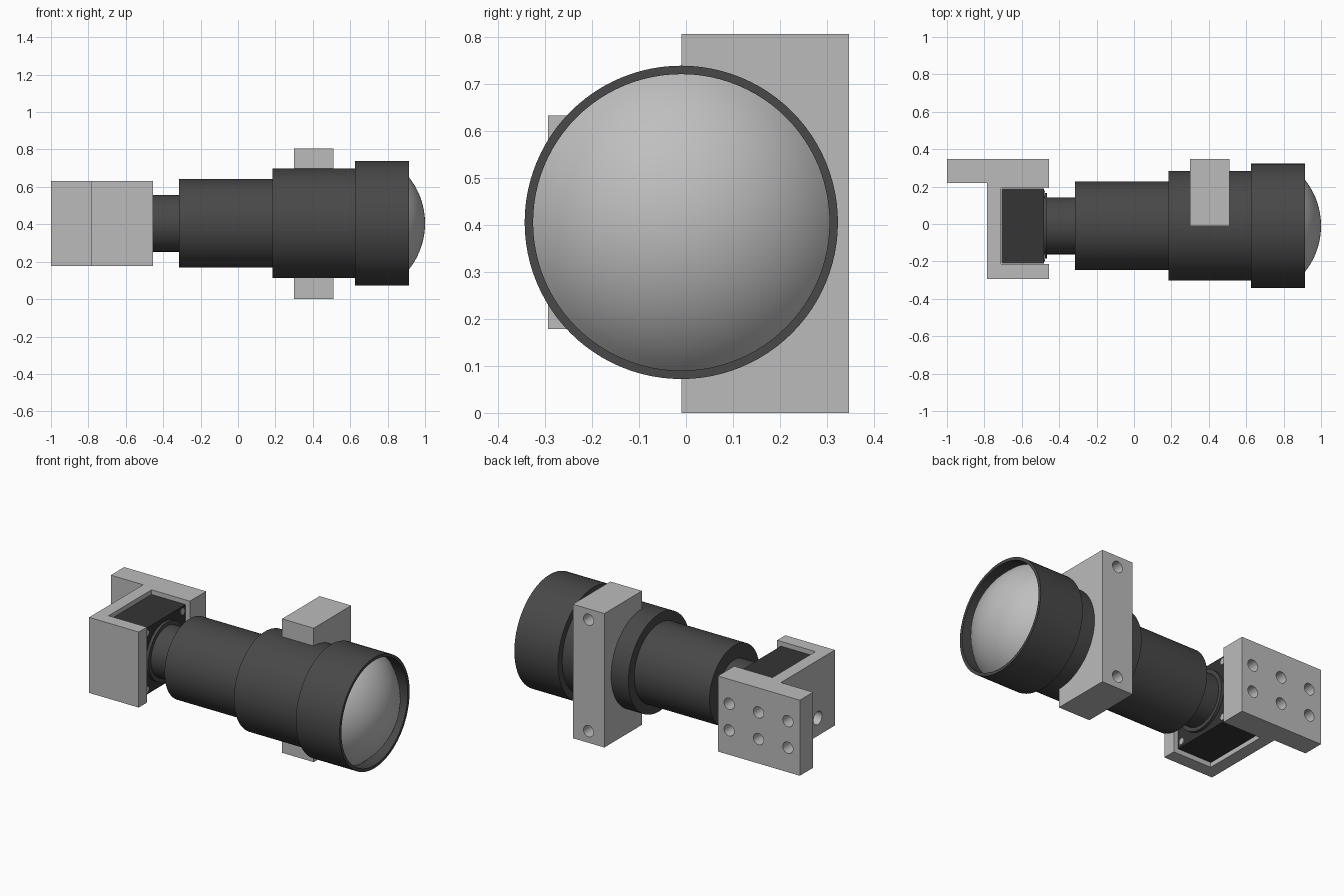
import bpy, bmesh, math
from mathutils import Matrix, Vector

cube = bpy.data.objects.get("Cube")
if cube:
    bpy.data.objects.remove(cube, do_unlink=True)

AY, AZ = -0.01, 0.405          # optical axis, running along x


def material(name, v, rough=0.5):
    m = bpy.data.materials.new(name)
    m.use_nodes = True
    m.diffuse_color = (v, v, v, 1)
    bsdf = m.node_tree.nodes["Principled BSDF"]
    bsdf.inputs["Base Color"].default_value = (v, v, v, 1)
    bsdf.inputs["Roughness"].default_value = rough
    return m


METAL = material("light grey metal", 0.5)
BLACK = material("dark grey barrel", 0.065)
CASE = material("black camera case", 0.035)
GLASS = material("pale grey glass", 0.52)


def make(name, bm, mat):
    bmesh.ops.recalc_face_normals(bm, faces=bm.faces)
    me = bpy.data.meshes.new(name)
    bm.to_mesh(me)
    bm.free()
    me.materials.append(mat)
    ob = bpy.data.objects.new(name, me)
    bpy.context.collection.objects.link(ob)
    return ob


def select(ob):
    bpy.ops.object.select_all(action='DESELECT')
    ob.select_set(True)
    bpy.context.view_layer.objects.active = ob


def smooth(ob):
    select(ob)
    bpy.ops.object.shade_smooth_by_angle(angle=math.radians(30))


def lathe(name, profile, mat, steps=96):
    """Spin (x, radius) points around the optical axis."""
    bm = bmesh.new()
    vs = [bm.verts.new((x, AY, AZ + r)) for x, r in profile]
    es = [bm.edges.new(p) for p in zip(vs, vs[1:])]
    bmesh.ops.spin(bm, geom=vs + es, cent=(0, AY, AZ), axis=(1, 0, 0),
                   angle=2 * math.pi, steps=steps)
    bmesh.ops.remove_doubles(bm, verts=bm.verts, dist=1e-4)
    ob = make(name, bm, mat)
    smooth(ob)
    return ob


def extrude_z(name, outline, z0, z1, mat):
    """Extrude an (x, y) outline upwards."""
    bm = bmesh.new()
    f = bm.faces.new([bm.verts.new((x, y, z0)) for x, y in outline])
    r = bmesh.ops.extrude_face_region(bm, geom=[f])
    top = [v for v in r["geom"] if isinstance(v, bmesh.types.BMVert)]
    bmesh.ops.translate(bm, verts=top, vec=(0, 0, z1 - z0))
    return make(name, bm, mat)


def box(name, x0, x1, y0, y1, z0, z1, mat):
    return extrude_z(name, [(x0, y0), (x1, y0), (x1, y1), (x0, y1)], z0, z1, mat)


def rods(name, centres, axis, radius, length, mat):
    """Cylinders of one size, centred on the given points."""
    bm = bmesh.new()
    turn = Vector((0, 0, 1)).rotation_difference(Vector(axis)).to_matrix().to_4x4()
    for c in centres:
        bmesh.ops.create_cone(bm, cap_ends=True, segments=24, radius1=radius,
                              radius2=radius, depth=length,
                              matrix=Matrix.Translation(c) @ turn)
    return make(name, bm, mat)


def drill(ob, centres, axis, radius, depth):
    """Cut blind holes at points lying on the surface."""
    cutter = rods("hole_cutter", centres, axis, radius, 2 * depth, METAL)
    cutter.hide_render = True
    mod = ob.modifiers.new("holes", 'BOOLEAN')
    mod.operation, mod.solver, mod.object = 'DIFFERENCE', 'EXACT', cutter
    select(ob)
    bpy.ops.object.modifier_apply(modifier=mod.name)
    bpy.data.objects.remove(cutter, do_unlink=True)


# Stepped lens barrel with a mount ring behind and a recess for the glass
lathe("lens_barrel", [
    (-0.49, 0), (-0.49, 0.175), (-0.465, 0.175), (-0.465, 0.152),
    (-0.315, 0.152), (-0.315, 0.237), (0.185, 0.237), (0.185, 0.293),
    (0.625, 0.293), (0.625, 0.333), (0.915, 0.333), (0.915, 0.315),
    (0.83, 0.315), (0.83, 0)], BLACK)

# Domed front glass
R, RIM = 0.396, 0.315
a_max = math.asin(RIM / R)
lathe("front_glass",
      [(1.0 - R + R * math.cos(a_max * i / 16), R * math.sin(a_max * i / 16))
       for i in range(17)], GLASS)

# Clamp block behind the barrel, drilled at both ends
clamp = box("clamp_block", 0.30, 0.51, AY, 0.347, 0, 0.805, METAL)
drill(clamp, [(0.405, 0.347, AZ + s * 0.335) for s in (-1, 1)], (0, 1, 0), 0.034, 0.10)
smooth(clamp)

# Camera bracket: U-shaped holder with a mounting plate on its back
bracket = extrude_z("camera_bracket", [
    (-1.0, 0.347), (-1.0, 0.22), (-0.785, 0.22), (-0.785, -0.293),
    (-0.455, -0.293), (-0.455, -0.215), (-0.71, -0.215), (-0.71, 0.193),
    (-0.455, 0.193), (-0.455, 0.347)], 0.178, 0.632, METAL)
drill(bracket, [(x, 0.347, AZ + s * 0.08) for x in (-0.53, -0.725, -0.92)
                for s in (-1, 1)], (0, 1, 0), 0.034, 0.08)
drill(bracket, [(-0.785, -0.13, 0.285)], (1, 0, 0), 0.04, 0.07)
smooth(bracket)

# Camera case and its corner screws
box("camera_case", -0.709, -0.482, -0.212, 0.191, AZ - 0.2, AZ + 0.2, CASE)
screws = rods("case_screws", [(-0.481, AY + a * 0.17, AZ + b * 0.17)
                              for a in (-1, 1) for b in (-1, 1)],
              (1, 0, 0), 0.02, 0.008, METAL)
smooth(screws)
